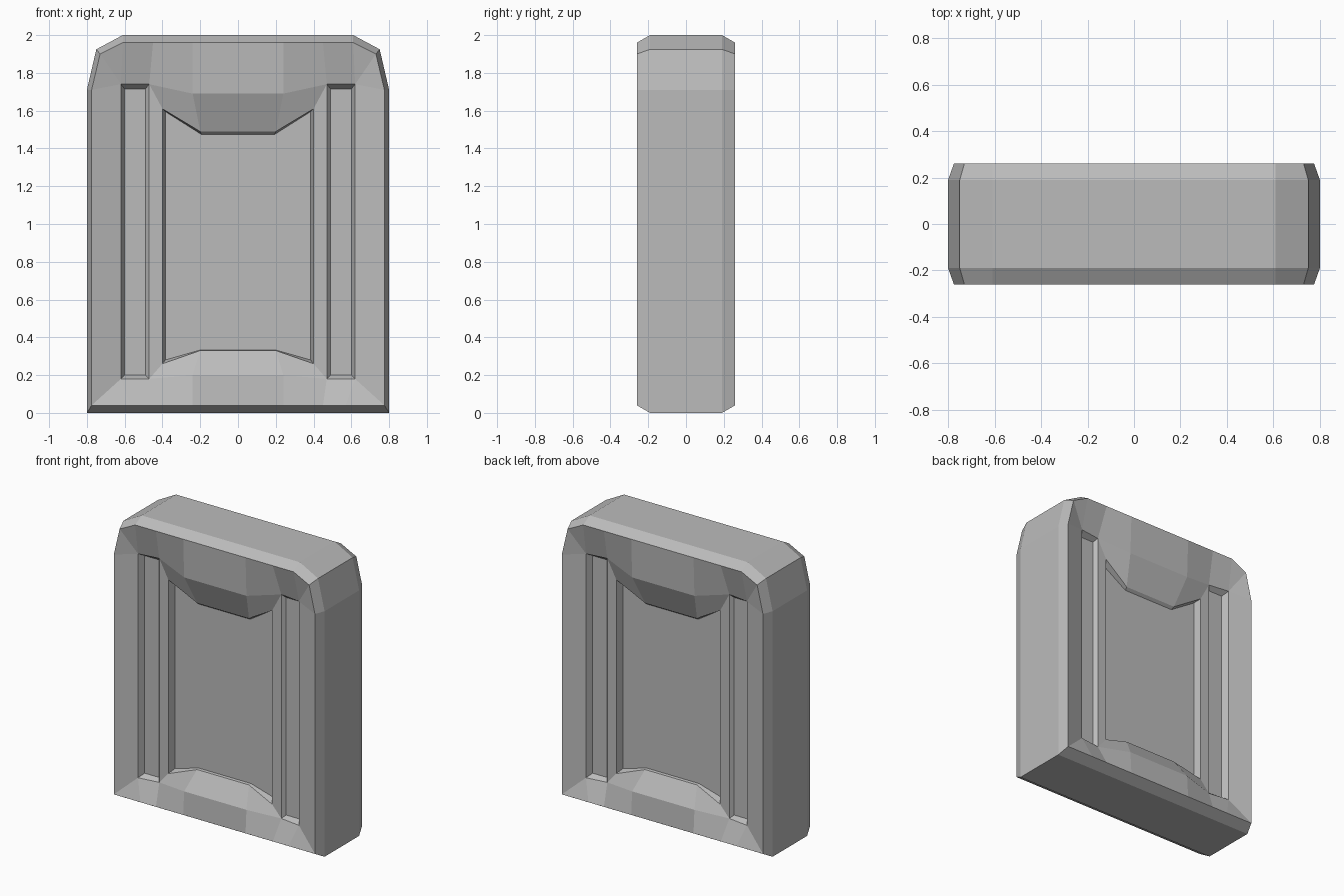
import bpy
import bmesh

cube = bpy.data.objects.get("Cube")
if cube:
    bpy.data.objects.remove(cube)

FRONT, SHOULDER, EDGE, RIDGE, GROOVE = -0.26, -0.19, -0.215, -0.195, -0.17
SWELL, LIP, PANEL = -0.25, -0.165, -0.145

stone = bpy.data.materials.new("grey_stone")
stone.use_nodes = True
colour = (0.5, 0.5, 0.5, 1)
stone.diffuse_color = colour
stone.node_tree.nodes["Principled BSDF"].inputs["Base Color"].default_value = colour

bm = bmesh.new()


def face(points):
    """Add a face, skipping repeated corners."""
    unique = list(dict.fromkeys(points))
    if len(unique) > 2:
        bm.faces.new([bm.verts.new(p) for p in unique])


def loft(a, b, closed=False):
    """Join two point rows with a strip of faces."""
    n = len(a)
    for i in range(n if closed else n - 1):
        j = (i + 1) % n
        face([a[i], a[j], b[j], b[i]])


def to_middle(row):
    """Carry both ends of a half ring to the centre line."""
    return [(0, *row[0][1:])] + row + [(0, *row[-1][1:])]


def at_depth(profile, y):
    return to_middle([(x, y, z) for x, z in profile])


# Outer body: side wall and bevel, one quarter
side = [(0.24, 2), (0.45, 2), (0.61, 2), (0.75, 1.925), (0.8, 1.71),
        (0.8, 0.2), (0.8, 0), (0.57, 0), (0.45, 0), (0.24, 0)]
rim = [(0.24, 1.96), (0.45, 1.96), (0.61, 1.96), (0.73, 1.9), (0.775, 1.71),
       (0.775, 0.2), (0.775, 0.04), (0.57, 0.04), (0.45, 0.04), (0.24, 0.04)]
loft(at_depth(side, 0), at_depth(side, SHOULDER))
loft(at_depth(side, SHOULDER), at_depth(rim, FRONT))

# Frame sloping in from the rim
swell_top, swell_low = (0.24, SWELL, 1.69), (0.24, SWELL, 0.2)
ridge_top, ridge_low = (0.47, RIDGE, 1.74), (0.47, RIDGE, 0.18)
edge_top, edge_low = (0.62, EDGE, 1.74), (0.62, EDGE, 0.18)
frame = [swell_top, ridge_top] + [edge_top] * 3 + [edge_low] * 3 + [ridge_low, swell_low]
loft(at_depth(rim, FRONT), to_middle(frame))

# Upright groove beside the panel
floor = [(x, GROOVE, z) for x, z in
         ((0.49, 1.715), (0.6, 1.715), (0.6, 0.2), (0.49, 0.2))]
loft([ridge_top, edge_top, edge_low, ridge_low], floor, closed=True)
face(floor)

# Ridge and curved lips around the sunken panel
lip = to_middle([(0.2, LIP, 1.49), (0.4, RIDGE, 1.61),
                 (0.4, RIDGE, 0.26), (0.2, LIP, 0.33)])
panel = at_depth([(0.195, 1.475), (0.385, 1.595), (0.385, 0.28), (0.2, 0.333)], PANEL)
loft(to_middle([swell_top, ridge_top, ridge_low, swell_low]), lip)
loft(lip, panel)
face(panel)

# Mirror the quarter to the other side and to the back
for axis in "XY":
    bmesh.ops.mirror(bm, geom=bm.verts[:] + bm.edges[:] + bm.faces[:],
                     axis=axis, merge_dist=0.0001)
bmesh.ops.remove_doubles(bm, verts=bm.verts[:], dist=0.0001)
bmesh.ops.recalc_face_normals(bm, faces=bm.faces[:])

mesh = bpy.data.meshes.new("stone_slab")
bm.to_mesh(mesh)
bm.free()
mesh.materials.append(stone)
slab = bpy.data.objects.new("stone_slab", mesh)
bpy.context.collection.objects.link(slab)
